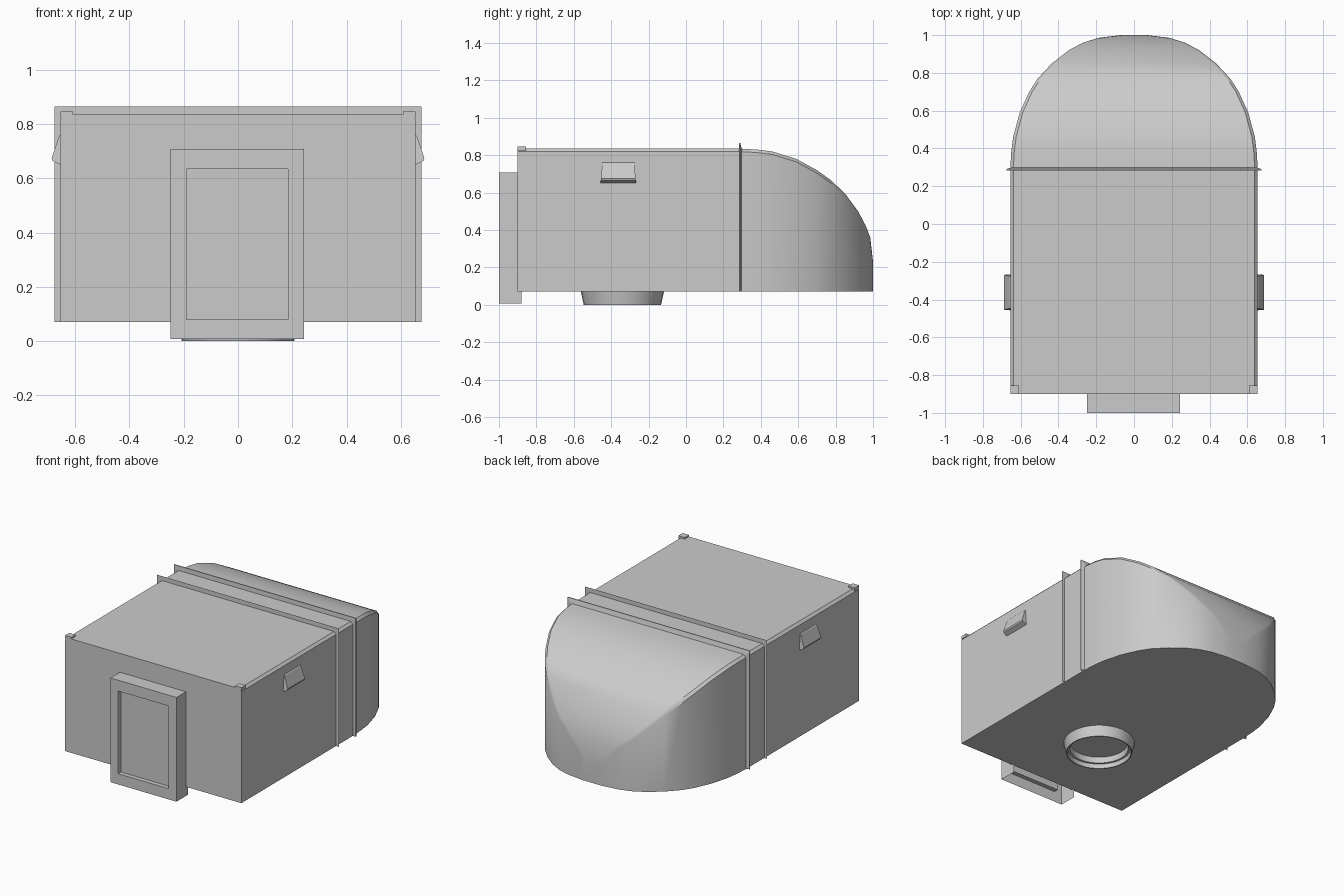
import bpy, bmesh, math

if "Cube" in bpy.data.objects:
    bpy.data.objects.remove(bpy.data.objects["Cube"])

BASE, TOP, HALF = 0.07, 0.835, 0.655
CH = 0.016  # chamfer on the long upper edges


def make(name, verts, faces, smooth=False):
    me = bpy.data.meshes.new(name)
    me.from_pydata(verts, [], faces)
    bm = bmesh.new()
    bm.from_mesh(me)
    bmesh.ops.recalc_face_normals(bm, faces=bm.faces)
    bm.to_mesh(me)
    bm.free()
    ob = bpy.data.objects.new(name, me)
    bpy.context.collection.objects.link(ob)
    if smooth:
        bpy.ops.object.select_all(action='DESELECT')
        ob.select_set(True)
        bpy.context.view_layer.objects.active = ob
        bpy.ops.object.shade_smooth_by_angle(angle=math.radians(30))
    return ob


def loft(name, rings, closed=True, caps=(), smooth=False):
    n = len(rings[0])
    verts = [p for r in rings for p in r]
    faces = []
    for k in range(len(rings) - 1):
        for i in range(n if closed else n - 1):
            j = (i + 1) % n
            faces.append((k*n + i, k*n + j, (k+1)*n + j, (k+1)*n + i))
    for c in caps:
        k = c % len(rings)
        faces.append(tuple(range(k*n, k*n + n)))
    return make(name, verts, faces, smooth)


def section(y, w, z):
    # cross-section: flat floor, upright sides, chamfered upper edges
    return [(-w, y, BASE), (w, y, BASE), (w, y, z - CH), (w - CH, y, z),
            (CH - w, y, z), (-w, y, z - CH)]


def box(name, x0, x1, y0, y1, z0, z1):
    rect = [(x0, z0), (x1, z0), (x1, z1), (x0, z1)]
    return loft(name, [[(x, y, z) for x, z in rect] for y in (y0, y1)], caps=(0, -1))


# Main rectangular body
loft("body", [section(-0.9, HALF, TOP), section(0.29, HALF, TOP)], caps=(0,))

# Rounded rear: half-oval plan with the roof curving down to the back
stations = [(0.29, 0.655, 0.835), (0.38, 0.65, 0.83), (0.46, 0.64, 0.82),
            (0.59, 0.605, 0.78), (0.70, 0.555, 0.72), (0.77, 0.51, 0.67),
            (0.85, 0.435, 0.595), (0.92, 0.345, 0.5), (0.96, 0.27, 0.425),
            (0.985, 0.19, 0.36), (1.0, 0.07, 0.23)]
loft("rounded_rear", [section(*s) for s in stations], caps=(-1,), smooth=True)

# Joint flanges: one paper-thin, one with a little thickness
def flange_path(w, z, y):
    return [(-w, y, BASE), (-w, y, z), (w, y, z), (w, y, BASE)]

OUT, IN = (0.676, 0.865), (0.64, 0.82)
loft("front_flange", [flange_path(*IN, 0.105), flange_path(*OUT, 0.105)], closed=False)
loft("rear_flange", [flange_path(*IN, 0.282), flange_path(*OUT, 0.284),
                     flange_path(*OUT, 0.29), flange_path(*IN, 0.302)], closed=False)

# Front door surround: open at back and bottom, with a sunken panel
def door_rect(x0, x1, z0, z1, y):
    return [(x0, y, z0), (x0, y, z1), (x1, y, z1), (x1, y, z0)]

dx = (-0.248, 0.243, 0.008, 0.708)
px = (-0.19, 0.185, 0.08, 0.635)
loft("door_surround", [door_rect(*dx, -0.88), door_rect(*dx, -1.0)], closed=False)
loft("door_panel", [door_rect(*dx, -1.0), door_rect(*px, -1.0), door_rect(*px, -0.97)],
     caps=(-1,))

# Hollow tapered collar under the floor
def circle(r, z, n=32):
    return [(r*math.cos(2*math.pi*i/n), -0.34 + r*math.sin(2*math.pi*i/n), z)
            for i in range(n)]

loft("floor_collar", [circle(0.222, BASE), circle(0.207, 0.0), circle(0.2, 0.0),
                      circle(0.197, 0.03), circle(0.183, 0.03), circle(0.18, BASE)],
     smooth=True)

# Wedge-shaped side vents and small front corner tabs, mirrored
for s, side in ((-1, "left"), (1, "right")):
    outline = [(0.65, 0.765), (0.66, 0.755), (0.687, 0.675), (0.683, 0.665), (0.65, 0.648)]
    rings = []
    for x, z in outline:
        spread = 0.085 + 0.01*(0.765 - z)/0.117
        rings.append([(s*x, -0.362 - spread, z), (s*x, -0.362 + spread, z)])
    n = len(outline)
    ob = make(side + "_vent", [p for r in rings for p in r],
              [(2*i, 2*i + 1, 2*i + 3, 2*i + 2) for i in range(n - 1)]
              + [tuple(range(0, 2*n, 2)), tuple(range(1, 2*n, 2))])
    xs = sorted((s*0.608, s*0.655))
    box(side + "_upper_tab", *xs, -0.9, -0.855, 0.825, 0.846)
